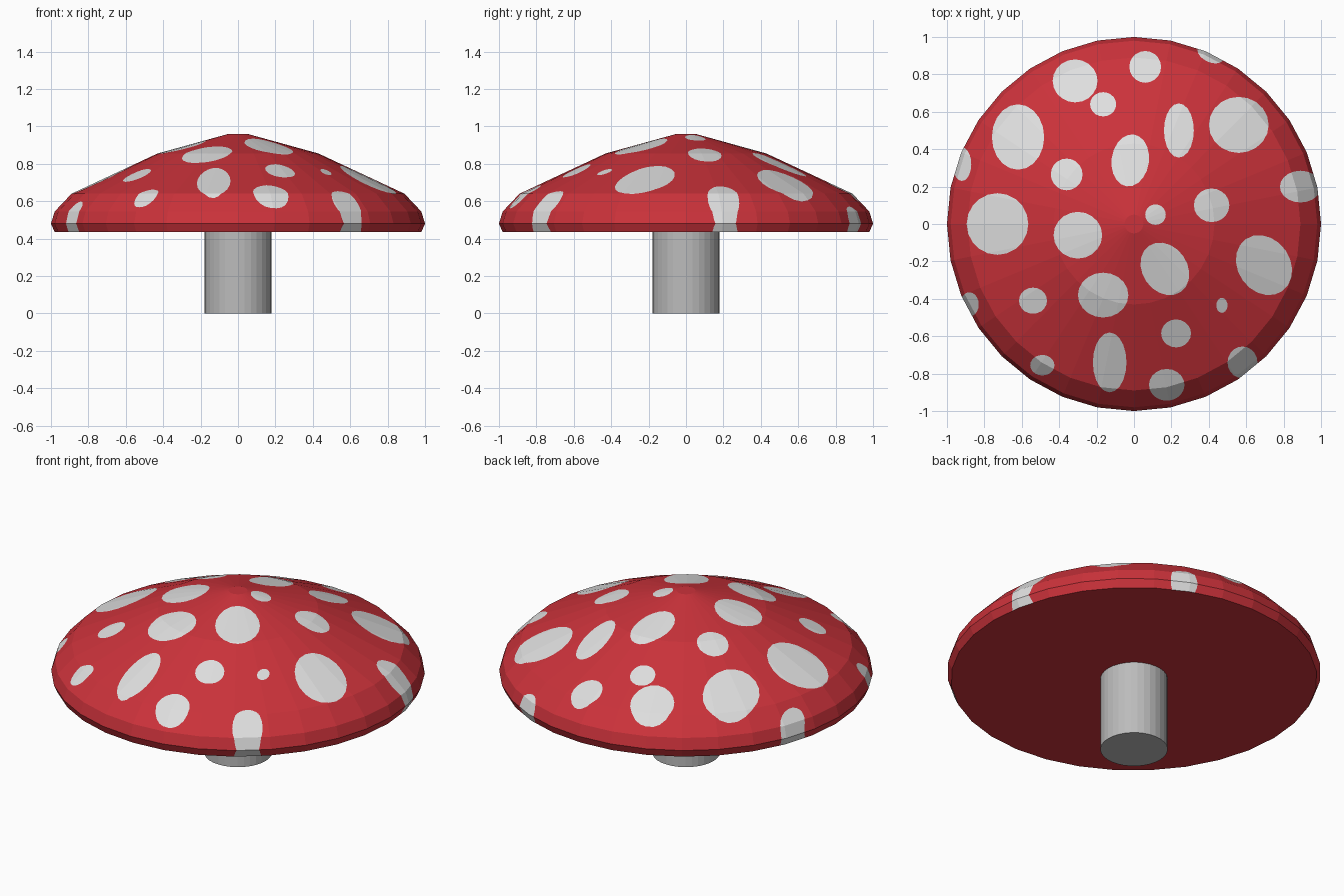
import bpy
import bmesh
from math import cos, sin, radians, tau
from mathutils import Vector

default_cube = bpy.data.objects.get("Cube")
if default_cube:
    bpy.data.objects.remove(default_cube, do_unlink=True)

SIDES = 32
RED_SLOT, WHITE_SLOT, WORK_SLOT = range(3)


def make_material(name, red, green, blue):
    colour = (red, green, blue, 1)
    material = bpy.data.materials.new(name)
    material.use_nodes = True
    material.diffuse_color = colour
    material.node_tree.nodes["Principled BSDF"].inputs["Base Color"].default_value = colour
    return material


def add_object(name, bm, *materials):
    mesh = bpy.data.meshes.new(name)
    bm.to_mesh(mesh)
    bm.free()
    for material in materials:
        mesh.materials.append(material)
    obj = bpy.data.objects.new(name, mesh)
    bpy.context.collection.objects.link(obj)
    return obj


def lathe(profile):
    """Closed solid of revolution from (radius, height) points, bottom to top."""
    bm = bmesh.new()
    rings = []
    for radius, height in profile:
        rings.append([bm.verts.new((radius * cos(tau * i / SIDES),
                                    radius * sin(tau * i / SIDES), height))
                      for i in range(SIDES)])
    for lower, upper in zip(rings, rings[1:]):
        for i in range(SIDES):
            j = (i + 1) % SIDES
            bm.faces.new((lower[i], lower[j], upper[j], upper[i]))
    bm.faces.new(reversed(rings[0]))
    bm.faces.new(rings[-1])
    bm.normal_update()
    return bm


def cut_spot(bm, x, y, half_width, half_depth, tilt=0, sides=20):
    """Cut an oval, seen from above, into the cap and mark its faces white."""
    turn = radians(tilt)
    outline = []
    for i in range(sides):
        u = half_width * cos(tau * i / sides)
        v = half_depth * sin(tau * i / sides)
        outline.append(Vector((x + u * cos(turn) - v * sin(turn),
                               y + u * sin(turn) + v * cos(turn), 0)))
    reach = max(half_width, half_depth)

    # Only red faces close to the oval need cutting, never the flat underside
    for face in bm.faces:
        if face.material_index != RED_SLOT or face.normal.z < -0.9:
            continue
        xs = [vert.co.x for vert in face.verts]
        ys = [vert.co.y for vert in face.verts]
        if (min(xs) < x + reach and max(xs) > x - reach
                and min(ys) < y + reach and max(ys) > y - reach):
            face.material_index = WORK_SLOT

    # Trim the candidates with one upright plane per side of the oval
    for start, end in zip(outline, outline[1:] + outline[:1]):
        outward = Vector((end.y - start.y, start.x - end.x, 0)).normalized()
        faces = [f for f in bm.faces if f.material_index == WORK_SLOT]
        edges = list({e for f in faces for e in f.edges})
        verts = list({v for f in faces for v in f.verts})
        bmesh.ops.bisect_plane(bm, geom=verts + edges + faces, dist=0.00001,
                               plane_co=start, plane_no=outward)
        for face in bm.faces:
            if face.material_index == WORK_SLOT:
                if (face.calc_center_median() - start).dot(outward) > 0:
                    face.material_index = RED_SLOT

    for face in bm.faces:
        if face.material_index == WORK_SLOT:
            face.material_index = WHITE_SLOT


cap_red = make_material("cap red", 0.6, 0.032, 0.043)
spot_white = make_material("spot white", 0.74, 0.74, 0.74)
stem_grey = make_material("stem grey", 0.5, 0.5, 0.5)

# Stem
add_object("stem", lathe([(0.18, 0), (0.18, 0.435)]), stem_grey)

# Cap
cap = lathe([(0.98, 0.435), (1, 0.48), (0.98, 0.545),
             (0.89, 0.64), (0.43, 0.855), (0.05, 0.96)])

# Spots: x, y, half width, half depth, optional tilt in degrees
spots = [
    (-.315, .765, .12, .115), (-.165, .64, .07, .065), (.06, .84, .085, .085),
    (.41, .91, .075, .045, -25), (-.62, .465, .14, .175), (-.02, .34, .1, .14, -8),
    (.24, .5, .08, .145), (.56, .53, .16, .15), (-.36, .265, .085, .085),
    (-.92, .32, .05, .09), (.89, .2, .11, .085), (.415, .1, .095, .09),
    (.115, .05, .055, .055), (-.73, 0, .165, .165), (-.3, -.06, .13, .125),
    (.165, -.24, .12, .15, 35), (.695, -.22, .14, .17, 35), (-.54, -.41, .075, .07),
    (-.165, -.38, .135, .12), (.47, -.435, .03, .04), (.225, -.585, .08, .075),
    (-.13, -.74, .09, .16), (-.88, -.43, .05, .065), (-.49, -.755, .065, .055),
    (.175, -.86, .095, .085), (.58, -.74, .08, .085),
]
for spot in spots:
    cut_spot(cap, *spot)
add_object("cap", cap, cap_red, spot_white)
